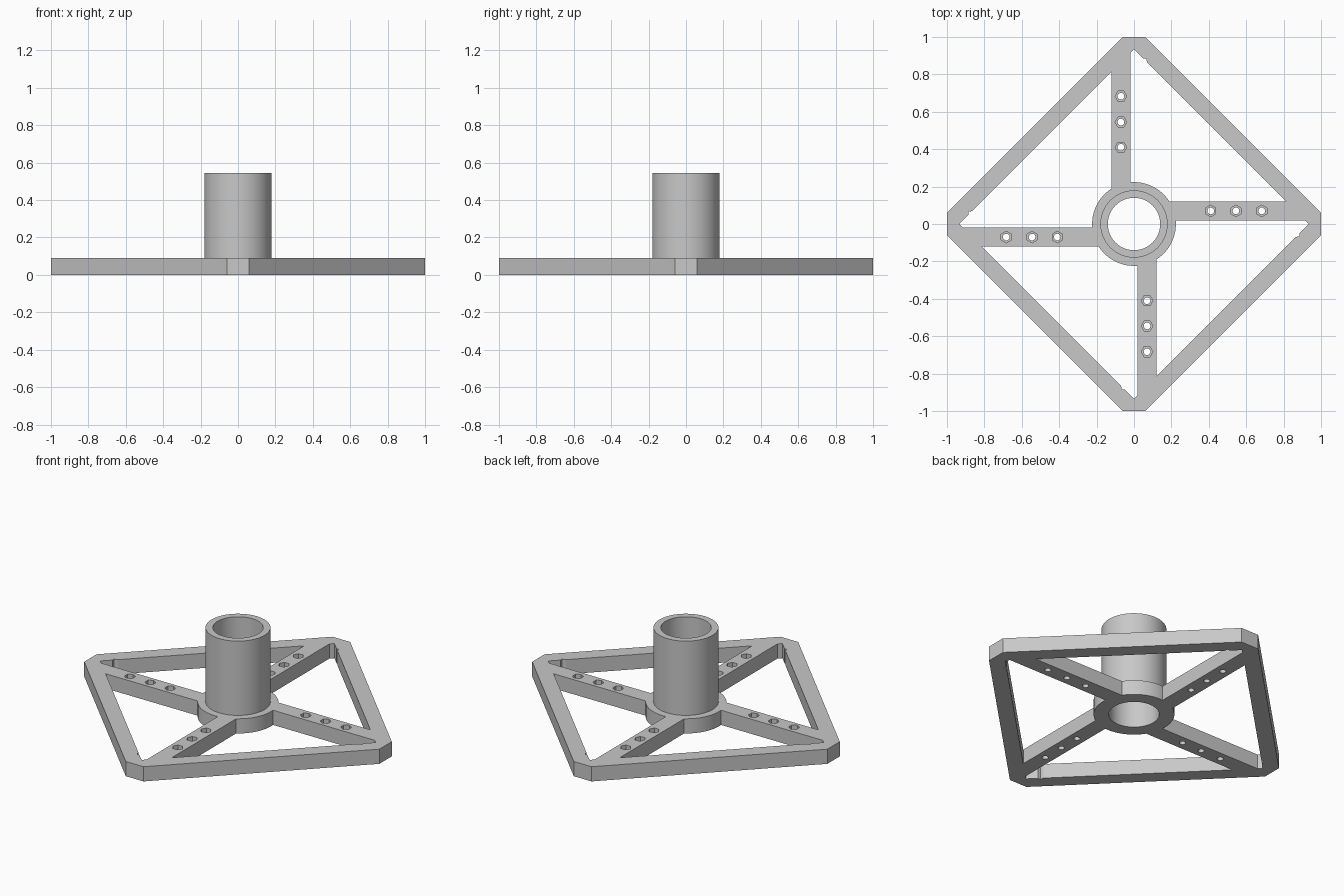
import bpy
import bmesh
from math import sin, cos, pi, asin
from mathutils import Matrix

cube = bpy.data.objects.get("Cube")
if cube:
    bpy.data.objects.remove(cube, do_unlink=True)

THICK, TOP = 0.09, 0.545
BORE, POST, HUB = 0.14, 0.18, 0.224
ARM_IN, ARM_OUT, RIM = 0.02, 0.12, 0.933
SEGS = 64

grey = bpy.data.materials.new("plain grey")
grey.use_nodes = True
colour = (0.58, 0.58, 0.58, 1)
grey.diffuse_color = colour
grey.node_tree.nodes["Principled BSDF"].inputs["Base Color"].default_value = colour


def ring(radius, count, centre=(0, 0), turn=0.0):
    steps = [turn + 2 * pi * i / count for i in range(count)]
    return [(centre[0] + radius * cos(a), centre[1] + radius * sin(a)) for a in steps]


def quarter_turn(points, n):
    for _ in range(n):
        points = [(-y, x) for x, y in points]
    return points


def make_object(name, bm):
    bmesh.ops.recalc_face_normals(bm, faces=bm.faces)
    mesh = bpy.data.meshes.new(name)
    bm.to_mesh(mesh)
    bm.free()
    obj = bpy.data.objects.new(name, mesh)
    bpy.context.collection.objects.link(obj)
    mesh.materials.append(grey)
    return obj


def prisms(name, outlines, low, high):
    bm = bmesh.new()
    for outline in outlines:
        face = bm.faces.new([bm.verts.new((x, y, low)) for x, y in outline])
        made = bmesh.ops.extrude_face_region(bm, geom=[face])["geom"]
        moved = [v for v in made if isinstance(v, bmesh.types.BMVert)]
        bmesh.ops.translate(bm, verts=moved, vec=(0, 0, high - low))
    return make_object(name, bm)


def activate(obj):
    bpy.ops.object.select_all(action='DESELECT')
    obj.select_set(True)
    bpy.context.view_layer.objects.active = obj


def subtract(target, cutter):
    cutter.hide_render = True
    mod = target.modifiers.new("cut", 'BOOLEAN')
    mod.operation, mod.solver, mod.object = 'DIFFERENCE', 'EXACT', cutter
    activate(target)
    bpy.ops.object.modifier_apply(modifier=mod.name)
    bpy.data.objects.remove(cutter, do_unlink=True)


# Plate blank: a diamond with clipped corners
blank = []
for n in range(4):
    blank += quarter_turn([(1, -0.06), (1, 0.06)], n)
plate = prisms("base_plate", [blank], 0, THICK)

# Window between two arms, the hub and the rim, with a small corner notch
start, end = asin(ARM_OUT / HUB), pi / 2 + asin(ARM_IN / HUB)
arc = [start + (end - start) * i / 16 for i in range(17)]
window = [(HUB * cos(a), HUB * sin(a)) for a in arc]
window += [(-ARM_IN, RIM - ARM_IN), (0, RIM), (0.048, RIM - 0.048),
           (0.065, 0.885), (0.07, RIM - 0.07), (RIM - ARM_OUT, ARM_OUT)]

# Bolt holes with hexagonal nut pockets along each arm
openings = [ring(BORE, SEGS)]
pockets = []
for n in range(4):
    openings.append(quarter_turn(window, n))
    for y in (0.41, 0.545, 0.683):
        centre = (-(ARM_IN + ARM_OUT) / 2, y)
        openings.append(quarter_turn(ring(0.018, 16, centre), n))
        pockets.append(quarter_turn(ring(0.031, 6, centre), n))
subtract(plate, prisms("opening_cutter", openings, -0.1, THICK + 0.1))
subtract(plate, prisms("pocket_cutter", pockets, THICK / 2, THICK + 0.1))

# Hollow post, open where it meets the plate
bm = bmesh.new()
profile = [(BORE, THICK), (BORE, TOP), (POST, TOP), (POST, THICK)]
verts = [bm.verts.new((r, 0, z)) for r, z in profile]
edges = [bm.edges.new(pair) for pair in zip(verts, verts[1:])]
bmesh.ops.spin(bm, geom=verts + edges, cent=(0, 0, 0), axis=(0, 0, 1),
               angle=2 * pi, steps=SEGS, use_duplicate=False)
bmesh.ops.remove_doubles(bm, verts=bm.verts, dist=0.0005)
post = make_object("hollow_post", bm)
# An open shell needs its outer wall checked after the automatic normals
outer = max(post.data.polygons, key=lambda p: p.center.xy.length)
if outer.normal.xy.dot(outer.center.xy) < 0:
    post.data.flip_normals()

for obj in (plate, post):
    activate(obj)
    bpy.ops.object.shade_smooth_by_angle(angle=pi / 6)
